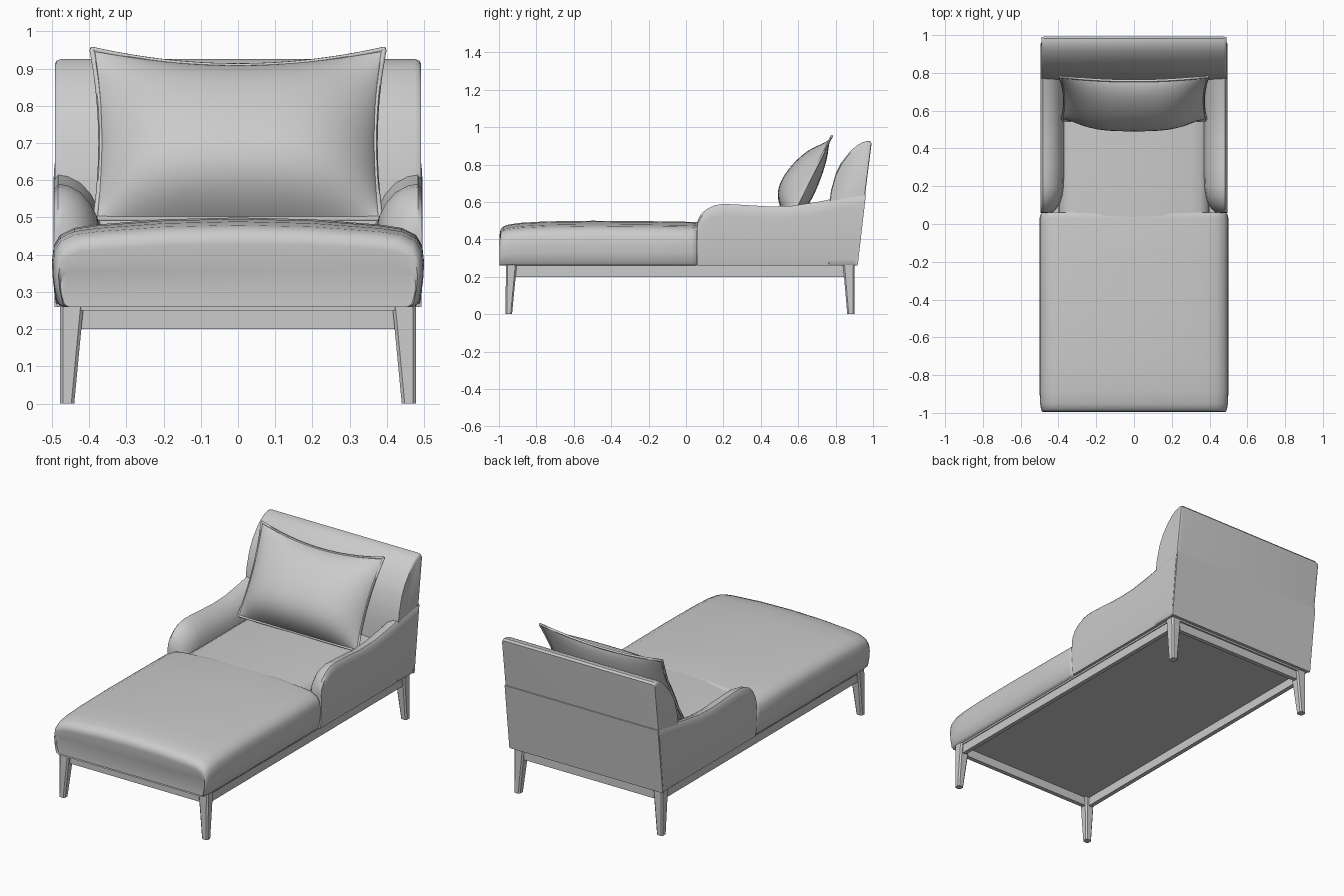
import bpy, bmesh, math
from mathutils import Vector

if "Cube" in bpy.data.objects:
    bpy.data.objects.remove(bpy.data.objects["Cube"])

fabric = bpy.data.materials.new("light_grey")
fabric.diffuse_color = (0.6, 0.6, 0.6, 1)
fabric.use_nodes = True
fabric.node_tree.nodes["Principled BSDF"].inputs["Base Color"].default_value = fabric.diffuse_color


def finish(name, bm, angle=40):
    bmesh.ops.remove_doubles(bm, verts=bm.verts, dist=1e-5)
    bmesh.ops.recalc_face_normals(bm, faces=bm.faces)
    me = bpy.data.meshes.new(name)
    bm.to_mesh(me)
    bm.free()
    me.materials.append(fabric)
    me.shade_smooth()
    me.set_sharp_from_angle(angle=math.radians(angle))
    ob = bpy.data.objects.new(name, me)
    bpy.context.collection.objects.link(ob)
    return ob


def loft(name, rings, angle=40):
    """Skin a list of closed rings and cap both ends."""
    bm = bmesh.new()
    rows = [[bm.verts.new(p) for p in r] for r in rings]
    n = len(rows[0])
    for a, b in zip(rows, rows[1:]):
        for i in range(n):
            j = (i + 1) % n
            bm.faces.new((a[i], a[j], b[j], b[i]))
    bm.faces.new(rows[0])
    bm.faces.new(rows[-1])
    return finish(name, bm, angle)


def box(name, x0, x1, y0, y1, z0, z1):
    return loft(name, [[(x0, y0, z), (x1, y0, z), (x1, y1, z), (x0, y1, z)] for z in (z0, z1)])


# Seat cushion: crowned cross-section lofted front to back
half = [(0.475, 0.26), (0.488, 0.272), (0.497, 0.33), (0.5, 0.38), (0.495, 0.425),
        (0.478, 0.453), (0.44, 0.472), (0.38, 0.481), (0.2, 0.495)]
section = half + [(0, 0.5)] + [(-x, z) for x, z in reversed(half)]


def cushion(name, stations):
    loft(name, [[(x * sx, y, 0.26 + (z - 0.26) * k) for x, z in section]
                for y, sx, k in stations], 50)


cushion("seat_front", [(-0.982, 0.955, 0.5), (-0.996, 0.965, 0.7), (-0.992, 0.975, 0.8),
                       (-0.978, 0.985, 0.87), (-0.95, 0.995, 0.915), (-0.88, 1, 0.955),
                       (-0.75, 1, 0.985), (-0.5, 1, 1), (-0.2, 1, 0.99), (0.03, 1, 0.975),
                       (0.052, 0.99, 0.965), (0.06, 0.975, 0.95)])
cushion("seat_back", [(-0.05, 0.8, 0.96), (0.06, 0.8, 0.975), (0.4, 0.8, 0.98), (0.8, 0.8, 0.98)])

# Arms: station (y, top height, inner x, backward lean)
arm_stations = [(0.058, 0.47, 0.445, 0), (0.062, 0.5, 0.43, 0), (0.08, 0.535, 0.41, 0),
                (0.11, 0.562, 0.392, 0), (0.15, 0.582, 0.38, 0), (0.2, 0.59, 0.373, 0),
                (0.3, 0.585, 0.37, 0), (0.45, 0.576, 0.37, 0), (0.57, 0.58, 0.37, 0),
                (0.7, 0.601, 0.37, 0.02), (0.8, 0.625, 0.37, 0.06), (0.913, 0.648, 0.37, 0.113)]
for side, label in ((1, "right"), (-1, "left")):
    rings = []
    for y, h, xi, lean in arm_stations:
        w = 0.494 - xi
        pts = [(0.486, 0.26), (0.494, 0.3), (0.496, h - 0.06), (0.494, h - 0.015), (0.483, h),
               (xi + 0.7 * w, h - 0.004), (xi + 0.42 * w, h - 0.022), (xi + 0.2 * w, h - 0.052),
               (xi + 0.06 * w, h - 0.085), (xi, h - 0.13), (xi, 0.26)]
        rings.append([(side * x, y + lean * (z - 0.26), z) for x, z in pts])
    loft(label + "_arm", rings)

# Backrest: side profile lofted across the width
back = [(0.914, 0.26), (0.955, 0.62), (0.9905, 0.9), (0.992, 0.915), (0.983, 0.926), (0.965, 0.926),
        (0.94, 0.918), (0.91, 0.9), (0.87, 0.862), (0.83, 0.81), (0.8, 0.75), (0.775, 0.66),
        (0.765, 0.58), (0.76, 0.45), (0.76, 0.26)]
cy, cz = 0.88, 0.6
loft("backrest", [[(x, cy + (y - cy) * s, cz + (z - cz) * s) for y, z in back]
                  for x, s in ((-0.491, 0.965), (-0.487, 0.985), (-0.475, 1),
                               (0.475, 1), (0.487, 0.985), (0.491, 0.965))])
# Lower rear panel joining the arms
loft("lower_back_panel", [[(x, 0.905, 0.26), (x, 0.918, 0.26), (x, 0.962, 0.64), (x, 0.945, 0.645)]
                          for x in (-0.493, 0.493)])

# Scatter pillow: tilted, pinched corners, bulging front
centre = Vector((0, 0.665, 0.725))
up = Vector((0, 0.45, 0.893))
out = Vector((0, -0.893, 0.45))


def pillow_point(u, v, side):
    x = 0.388 * u * (1 - 0.05 * (1 - v * v)) * (1 + 0.012 * v)
    top = 0.255 * v - (0.05 * (1 - u * u) * v ** 3 if v > 0 else 0)
    depth = 0.145 if side > 0 else 0.06
    t = (v + 1) / 2
    f = (1 - abs(u) ** 3.2) ** 0.8 * min(1, (1 - (1 - t) ** 7)) * (1 - t ** 2.4) ** 0.9 * 1.05
    return centre + Vector((x, 0, 0)) + up * top + out * (depth * f * side)


N = 24
ticks = [math.sin(math.pi / 2 * (2 * i / N - 1)) for i in range(N + 1)]
bm = bmesh.new()
for side in (1, -1):
    g = [[bm.verts.new(pillow_point(u, v, side)) for u in ticks] for v in ticks]
    for i in range(N):
        for j in range(N):
            bm.faces.new((g[i][j], g[i][j + 1], g[i + 1][j + 1], g[i + 1][j]))
finish("pillow", bm, 60)

# Piping around the pillow seam
path = ([pillow_point(u, -1, 1) for u in ticks[:-1]] + [pillow_point(1, v, 1) for v in ticks[:-1]] +
        [pillow_point(u, 1, 1) for u in ticks[:0:-1]] + [pillow_point(-1, v, 1) for v in ticks[:0:-1]])
bm = bmesh.new()
rows = []
for i, p in enumerate(path):
    d = (path[(i + 1) % len(path)] - path[i - 1]).normalized()
    n = d.cross(out).normalized()
    rows.append([bm.verts.new(p + 0.007 * (math.cos(a) * n + math.sin(a) * out))
                 for a in (k * math.pi / 3 for k in range(6))])
for i, a in enumerate(rows):
    b = rows[(i + 1) % len(rows)]
    for k in range(6):
        bm.faces.new((a[k], a[(k + 1) % 6], b[(k + 1) % 6], b[k]))
finish("pillow_piping", bm, 60)

# Base rails and underside board
for s, label in ((1, "right"), (-1, "left")):
    box(label + "_rail", s * 0.44, s * 0.465, -0.93, 0.88, 0.2, 0.262)
box("front_rail", -0.44, 0.44, -0.945, -0.92, 0.2, 0.262)
box("rear_rail", -0.44, 0.44, 0.865, 0.89, 0.2, 0.262)
box("underside_board", -0.47, 0.47, -0.96, 0.9, 0.25, 0.262)

# Tapered legs: outer side upright, inner side sloping
for sx, xl in ((1, "right"), (-1, "left")):
    for yl, (t0, t1), (b0, b1) in (("front", (-0.962, -0.905), (-0.966, -0.93)),
                                   ("rear", (0.84, 0.9), (0.862, 0.902))):
        rings = []
        for z, xi, y0, y1 in ((0, 0.44, b0, b1), (0.262, 0.415, t0, t1)):
            c = 0.008
            xo = 0.478
            rings.append([(sx * x, y, z) for x, y in (
                (xi + c, y0), (xo - c, y0), (xo, y0 + c), (xo, y1 - c),
                (xo - c, y1), (xi + c, y1), (xi, y1 - c), (xi, y0 + c))])
        loft(f"{yl}_{xl}_leg", rings, 30)
